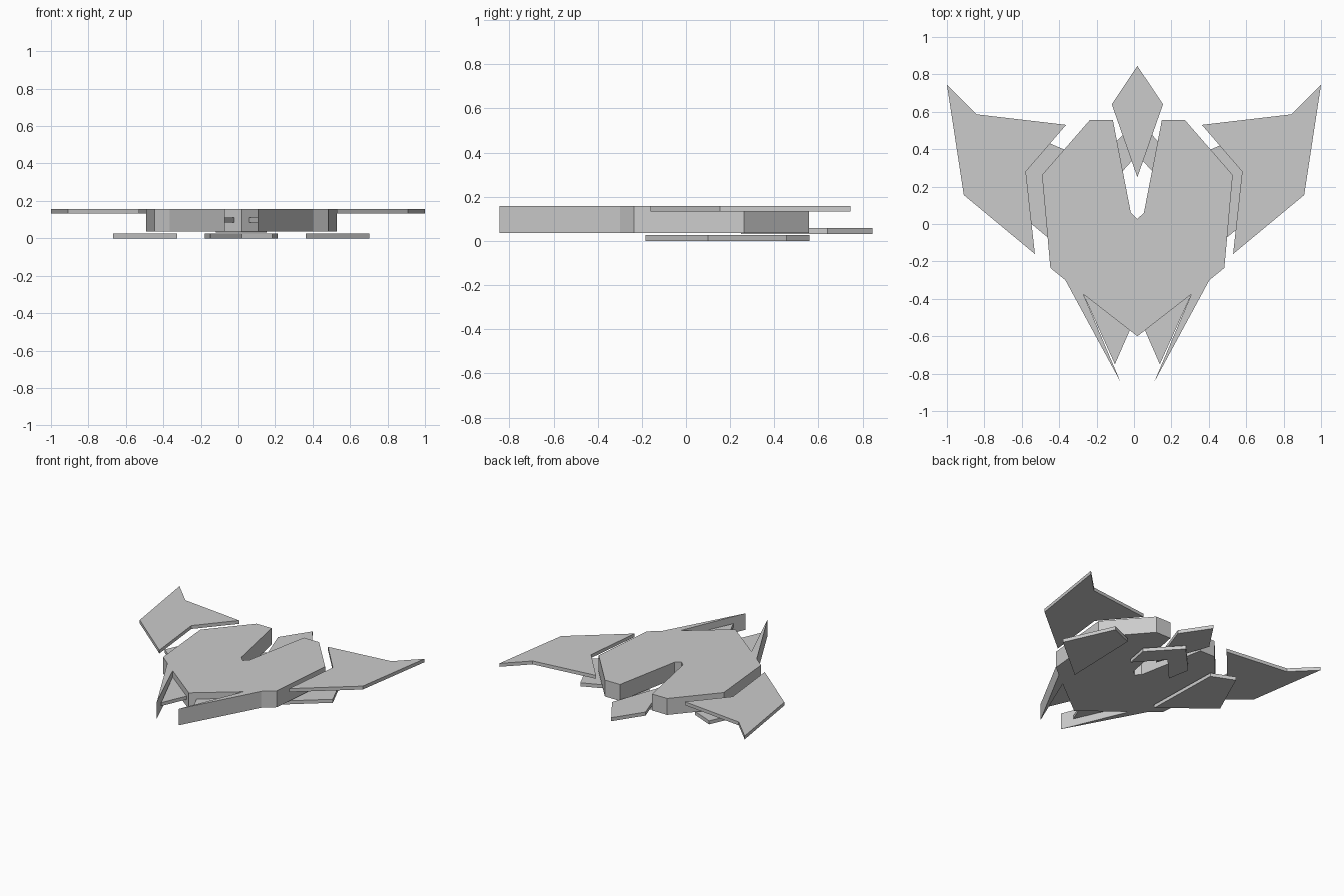
import bpy, bmesh

if "Cube" in bpy.data.objects:
    bpy.data.objects.remove(bpy.data.objects["Cube"])

AXIS = 0.018  # hull centre line sits slightly off the wing centre line


def plate(name, outline, z0, z1):
    """Extrude a flat outline into a slab between two heights."""
    bm = bmesh.new()
    face = bm.faces.new([bm.verts.new((x, y, z0)) for x, y in outline])
    ext = bmesh.ops.extrude_face_region(bm, geom=[face])
    for v in ext["geom"]:
        if isinstance(v, bmesh.types.BMVert):
            v.co.z = z1
    bmesh.ops.recalc_face_normals(bm, faces=bm.faces)
    big = [f for f in bm.faces if len(f.verts) > 4]
    bmesh.ops.triangulate(bm, faces=big)
    bmesh.ops.dissolve_limit(bm, angle_limit=0.01, verts=[], edges=bm.edges) if len(outline) < 7 else None
    mesh = bpy.data.meshes.new(name)
    bm.to_mesh(mesh)
    bm.free()
    obj = bpy.data.objects.new(name, mesh)
    bpy.context.collection.objects.link(obj)
    return obj


def mirrored(half, axis):
    """Complete a half outline that starts and ends on the centre line."""
    right = [(axis + x, y) for x, y in half]
    left = [(axis - x, y) for x, y in reversed(half[1:-1])]
    return right + left


def pair(name, outline, axis, z0, z1):
    """Right and left copies of a plate."""
    for side, s in (("right", 1), ("left", -1)):
        plate(f"{name}_{side}", [(axis + s * x, y) for x, y in outline], z0, z1)


# Thick hull with rear notch and two forward prongs
plate("hull", mirrored([(0, 0.027), (0.035, 0.06), (0.131, 0.556), (0.254, 0.556),
                        (0.51, 0.262), (0.465, -0.235), (0.385, -0.30),
                        (0.09, -0.845), (0.289, -0.375), (0, -0.6)], AXIS), 0.036, 0.157)

# Thin webs between prongs and hull
pair("prong_web", [(0.289, -0.375), (0.12, -0.75), (0.04, -0.567), (0.10, -0.45)],
     AXIS, 0.085, 0.11)

# Outer wings
pair("wing", [(1, 0.745), (0.84, 0.586), (0.363, 0.53), (0.578, 0.28),
              (0.53, -0.16), (0.91, 0.155)], 0, 0.132, 0.157)

# Lower side fins
pair("lower_fin", [(0.345, -0.183), (0.686, 0.10), (0.525, 0.455), (0.36, 0.385)],
     AXIS, 0.0, 0.026)

# Lower chevron under the rear notch
plate("lower_chevron", mirrored([(0, 0.37), (0.167, 0.185), (0.197, 0.35), (0, 0.56)], AXIS),
      0.0, 0.026)

# Diamond shaped tail
plate("tail_diamond", mirrored([(0, 0.25), (0.137, 0.64), (0, 0.845)], AXIS), 0.032, 0.058)
